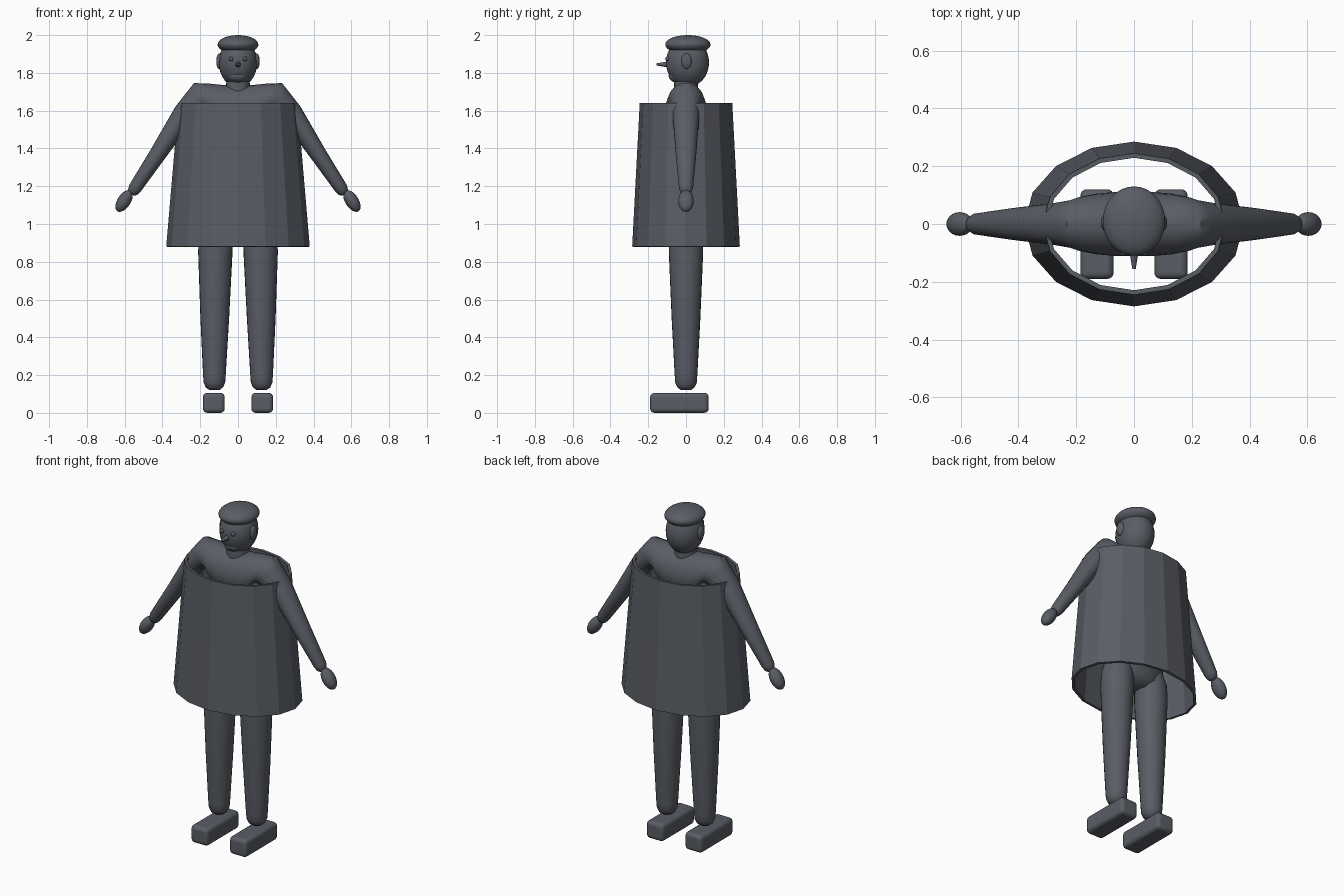
import bpy, bmesh
from math import sin, cos, radians, tau
from mathutils import Vector

if "Cube" in bpy.data.objects:
    bpy.data.objects.remove(bpy.data.objects["Cube"])

# One slate colour for everything
slate = bpy.data.materials.new("slate_grey")
colour = (0.10, 0.11, 0.13, 1)
slate.use_nodes = True
slate.diffuse_color = colour
slate.node_tree.nodes["Principled BSDF"].inputs["Base Color"].default_value = colour


def finish(obj, name, smooth=True):
    obj.name = obj.data.name = name
    obj.data.materials.append(slate)
    bpy.ops.object.select_all(action='DESELECT')
    bpy.context.view_layer.objects.active = obj
    obj.select_set(True)
    if smooth:
        bpy.ops.object.shade_smooth_by_angle(angle=radians(50))
    return obj


def loft(name, rings, sides=24, caps=True, smooth=True):
    """Skin elliptical rings: x, z, tilt, half size in xz, half size in y."""
    bm = bmesh.new()
    loops = []
    for x, z, tilt, a, b in rings:
        n = Vector((sin(radians(tilt)), 0, cos(radians(tilt))))
        loops.append([bm.verts.new(Vector((x, 0, z)) + n * a * cos(tau * i / sides)
                      + Vector((0, b * sin(tau * i / sides), 0))) for i in range(sides)])
    for p, q in zip(loops, loops[1:]):
        for i in range(sides):
            j = (i + 1) % sides
            bm.faces.new((p[i], p[j], q[j], q[i]))
    if caps:
        bm.faces.new(loops[0])
        bm.faces.new(loops[-1])
    bmesh.ops.recalc_face_normals(bm, faces=bm.faces)
    mesh = bpy.data.meshes.new(name)
    bm.to_mesh(mesh)
    bm.free()
    obj = bpy.data.objects.new(name, mesh)
    bpy.context.collection.objects.link(obj)
    return finish(obj, name, smooth)


def ball(name, loc, size, tilt=0):
    bpy.ops.mesh.primitive_uv_sphere_add(segments=32, ring_count=16, location=loc,
                                         rotation=(0, radians(tilt), 0))
    obj = bpy.context.object
    obj.scale = size
    return finish(obj, name)


# Shoulders and arms, one skin from wrist to wrist
half = [(0.07, 1.605, 0, 0.13, 0.11), (0.13, 1.62, 10, 0.125, 0.105),
        (0.18, 1.655, 30, 0.105, 0.095), (0.205, 1.645, 50, 0.085, 0.085),
        (0.28, 1.59, 59, 0.06, 0.072), (0.42, 1.377, 59, 0.045, 0.055),
        (0.545, 1.19, 59, 0.035, 0.037), (0.558, 1.168, 59, 0.028, 0.029),
        (0.565, 1.157, 59, 0.014, 0.014)]
mirrored = [(-x, z, -t, a, b) for x, z, t, a, b in reversed(half)]
loft("shoulders_and_arms", mirrored + [(0, 1.60, 0, 0.13, 0.11)] + half)

# Torso under the coat
loft("torso", [(0, 0.9, 90, 0.08, 0.05), (0, 0.94, 90, 0.17, 0.09), (0, 1.05, 90, 0.19, 0.105),
               (0, 1.4, 90, 0.17, 0.105), (0, 1.62, 90, 0.18, 0.105), (0, 1.66, 90, 0.15, 0.09)])

# Coat: open sixteen-sided flared shell
coat = loft("coat", [(0, 0.88, 90, 0.38, 0.285), (0, 1.64, 90, 0.315, 0.245)],
            sides=16, caps=False, smooth=False)
shell = coat.modifiers.new("thickness", 'SOLIDIFY')
shell.thickness = 0.016
shell.offset = -1

# Legs, shoes, hands, ears and eyes on both sides
for side, s in (("left", 1), ("right", -1)):
    loft(side + "_leg", [(s * x, z, 90, r, r) for x, z, r in (
        (0.115, 1.02, 0.07), (0.118, 0.95, 0.09), (0.12, 0.85, 0.091), (0.123, 0.5, 0.076),
        (0.125, 0.2, 0.06), (0.125, 0.16, 0.057), (0.125, 0.135, 0.046), (0.125, 0.12, 0.025))])

    bpy.ops.mesh.primitive_cube_add(size=1, location=(s * 0.128, -0.035, 0.053))
    shoe = bpy.context.object
    shoe.scale = (0.115, 0.31, 0.105)
    bpy.ops.object.transform_apply(location=False, rotation=False)
    bevel = shoe.modifiers.new("rounding", 'BEVEL')
    bevel.width = 0.022
    bevel.segments = 4
    finish(shoe, side + "_shoe")

    ball(side + "_hand", (s * 0.603, 0, 1.122), (0.035, 0.041, 0.065), -s * 33)
    ball(side + "_ear", (s * 0.1, 0.003, 1.862), (0.015, 0.027, 0.041))
    ball(side + "_eye", (s * 0.037, -0.098, 1.874), (0.012, 0.012, 0.012))

# Neck and head
loft("neck", [(0, 1.68, 90, 0.065, 0.065), (0, 1.8, 90, 0.06, 0.06)])
ball("head", (0, 0.008, 1.855), (0.102, 0.114, 0.13))
ball("chin", (0, -0.035, 1.785), (0.057, 0.057, 0.04))
ball("cap", (0, 0.01, 1.95), (0.108, 0.12, 0.05))

# Pointed nose
bpy.ops.mesh.primitive_cone_add(vertices=16, radius1=0.016, radius2=0.006, depth=0.06,
                                location=(0, -0.125, 1.845), rotation=(radians(90), 0, 0))
finish(bpy.context.object, "nose")
